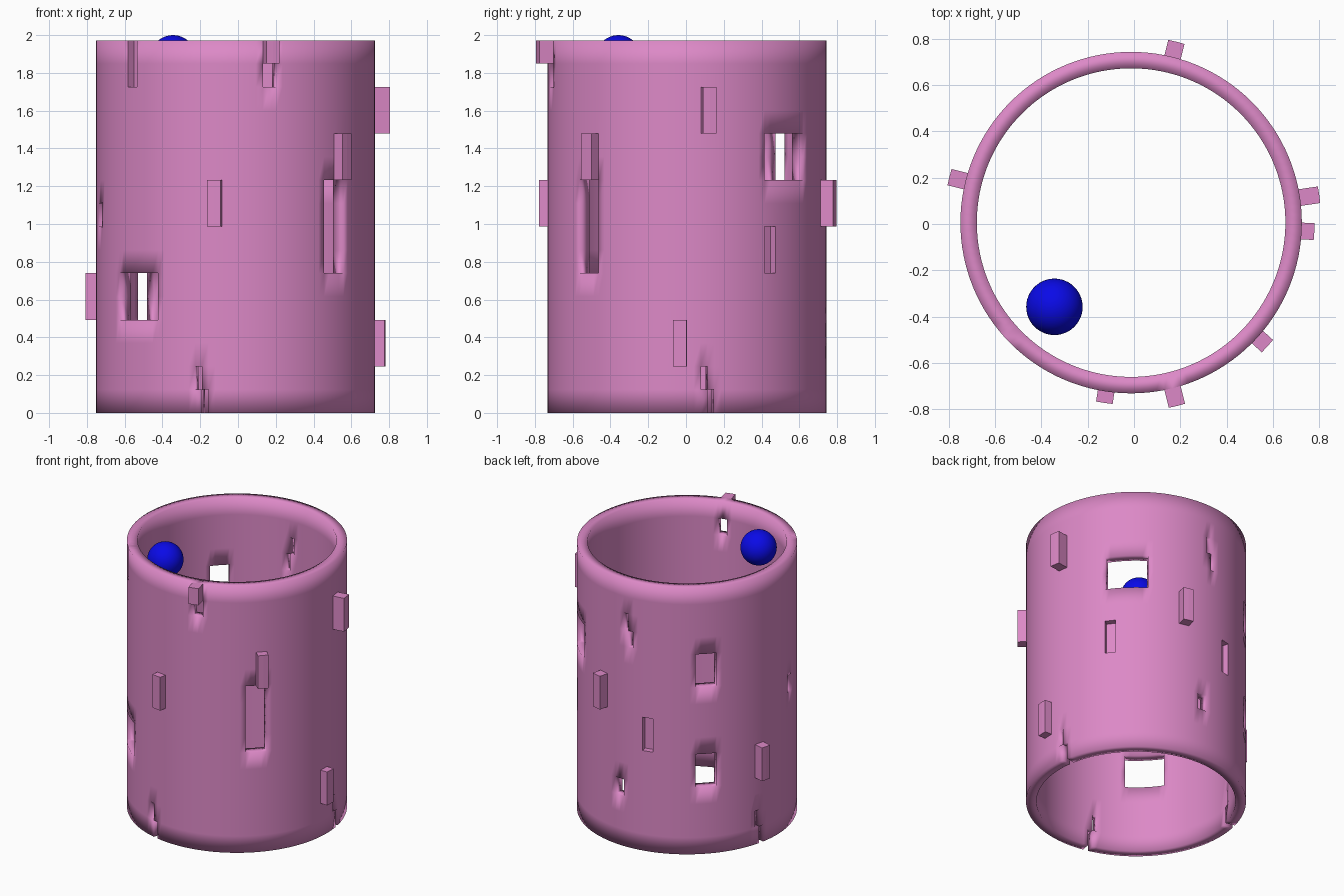
import bpy, bmesh, math
from mathutils import Vector

if "Cube" in bpy.data.objects:
    bpy.data.objects.remove(bpy.data.objects["Cube"])

CX, CY, R_OUT, R_IN, HEIGHT = -0.0125, 0.006, 0.738, 0.667, 1.972
N, ROWS = 128, 16                  # half-cell grid: 64 x 8 full cells, each 2 x 2
STEP = 2 * math.pi / N


def material(name, colour):
    m = bpy.data.materials.new(name)
    m.diffuse_color = (*colour, 1)
    m.use_nodes = True
    m.node_tree.nodes["Principled BSDF"].inputs["Base Color"].default_value = m.diffuse_color
    return m


pink = material("pink", (0.72, 0.25, 0.57))
blue = material("blue", (0.003, 0.003, 0.8))


def block(i, j, w=1, h=1):
    """Half cells covered by w x h full cells."""
    return {((2 * i + a) % N, 2 * j + b) for a in range(2 * w) for b in range(2 * h)}


def half(i, j, top):
    return {((2 * i + a) % N, 2 * j + top) for a in range(2)}


def diagonal(i, j):
    """Upper-left and lower-right quarters of a cell."""
    return {((2 * i) % N, 2 * j + 1), ((2 * i + 1) % N, 2 * j)}


# openings right through the wall
holes = (block(-26, 2, 4) | block(6, 5, 4) | block(-9, 3, 2, 2)
         | block(23, 5, 2) | block(23, 2, 2))
for i, j in ((16, 6), (1, 0), (-19, 0), (29, 0)):
    holes |= diagonal(i, j)
holes |= half(15, 1, 1) | half(-30, 4, 0) | half(-14, 7, 0)

# studs and recesses: cells, centre column, offset along the normal
reliefs = [
    (block(13, 4), 13, 0.068), (block(29, 2), 29, 0.072),
    (block(1, 6), 1, 0.084), (block(-1, 1), -1, 0.055),
    (block(-8, 5), -8, 0.058), (half(-14, 7, 1), -14, 0.079),
    (block(-18, 4), -18, 0.050),
    (block(6, 3), 6, -0.043), (block(18, 3), 18, -0.043), (block(-25, 7), -25, -0.043),
]
relief_cells = set().union(*(r[0] for r in reliefs))
# the front-right stud hangs over the top of the tall opening
solid = {(i, j) for i in range(N) for j in range(ROWS)} - (holes - relief_cells)

# pierced tube wall
bm = bmesh.new()
cache = {}


def vert(i, j, inner):
    key = (i % N, j, inner)
    if key not in cache:
        r = R_IN if inner else R_OUT
        a = key[0] * STEP
        cache[key] = bm.verts.new((CX + r * math.cos(a), CY + r * math.sin(a), HEIGHT * j / ROWS))
    return cache[key]


outer = {}
for i, j in sorted(solid):
    ring = [(i, j), (i + 1, j), (i + 1, j + 1), (i, j + 1)]
    outer[i, j] = bm.faces.new([vert(*p, 0) for p in ring])
    bm.faces.new([vert(*p, 1) for p in reversed(ring)])
    sides = [(i, j - 1), ((i + 1) % N, j), (i, j + 1), ((i - 1) % N, j)]
    for k, other in enumerate(sides):
        if other not in solid:
            p, q = ring[k], ring[(k + 1) % 4]
            bm.faces.new([vert(*q, 0), vert(*p, 0), vert(*p, 1), vert(*q, 1)])
for f in bm.faces:
    f.smooth = True

# push the studs out and the recesses in, with flat sides
for cells, col, dist in reliefs:
    a = (2 * col + 1) * STEP
    faces = [outer[c] for c in sorted(cells)]
    before = set(bm.faces)
    res = bmesh.ops.extrude_face_region(bm, geom=faces)["geom"]
    moved = [g for g in res if isinstance(g, bmesh.types.BMVert)]
    bmesh.ops.translate(bm, verts=moved, vec=Vector((math.cos(a), math.sin(a), 0)) * dist)
    old = [f for f in faces if f.is_valid]
    if old:
        bmesh.ops.delete(bm, geom=old, context='FACES_ONLY')
    for f in bm.faces:
        if f not in before:
            f.smooth = False

mesh = bpy.data.meshes.new("pierced_tube")
bm.to_mesh(mesh)
bm.free()
mesh.materials.append(pink)
tube = bpy.data.objects.new("pierced_tube", mesh)
bpy.context.collection.objects.link(tube)

# ball inside the mouth of the tube
bpy.ops.mesh.primitive_uv_sphere_add(segments=48, ring_count=24, radius=0.122,
                                     location=(-0.344, -0.358, 1.878))
ball = bpy.context.object
ball.name = "ball"
ball.data.materials.append(blue)
bpy.ops.object.shade_smooth()
